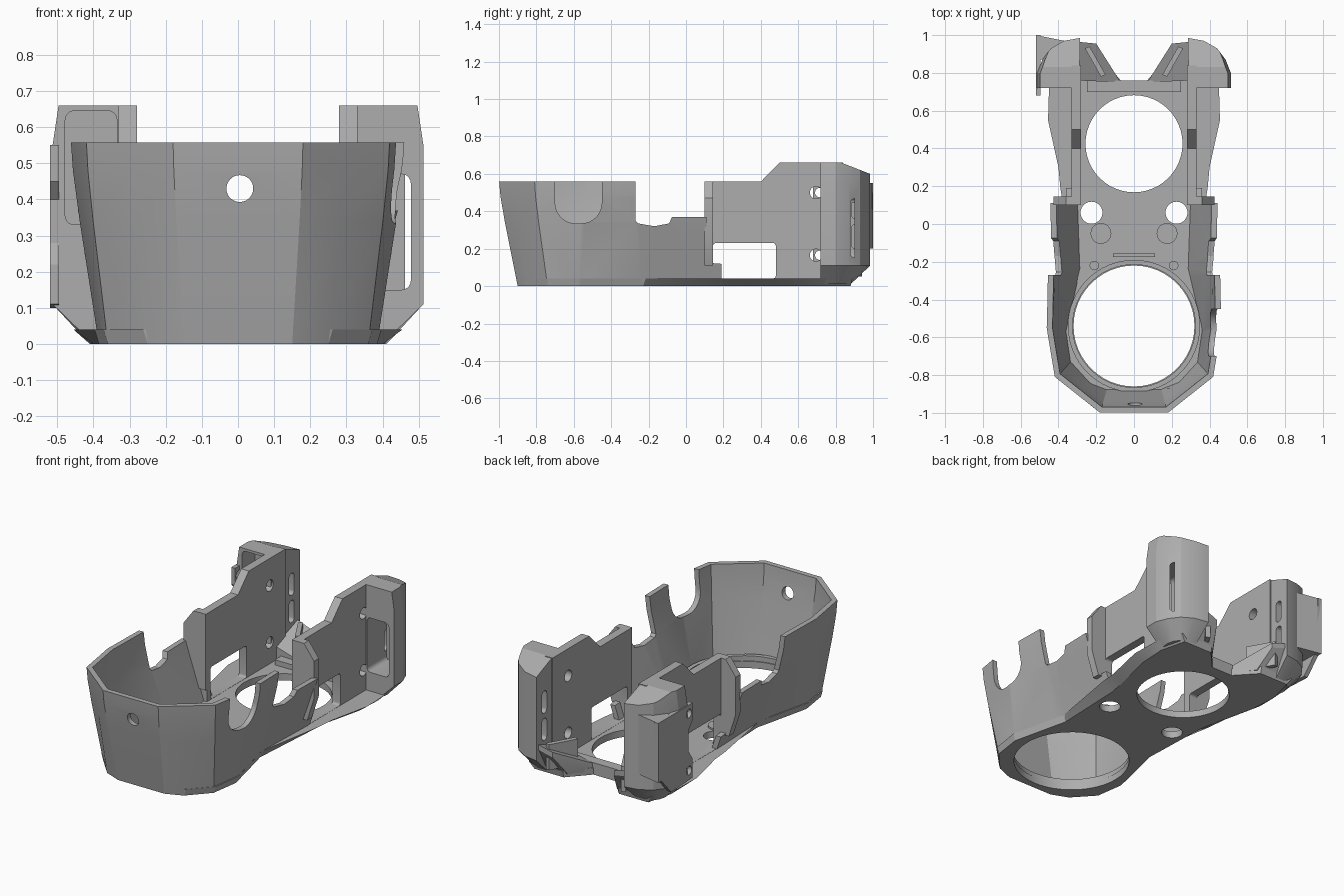
import bpy, bmesh, math
from mathutils import Vector

cube = bpy.data.objects.get("Cube")
if cube:
    bpy.data.objects.remove(cube, do_unlink=True)

grey = bpy.data.materials.new("plain_grey")
grey.use_nodes = True
grey.diffuse_color = (0.42, 0.42, 0.42, 1)
grey.node_tree.nodes["Principled BSDF"].inputs["Base Color"].default_value = (0.42, 0.42, 0.42, 1)


def loft(name, rings, closed=True):
    """Skin matching rings of points; closed rings get end caps."""
    bm = bmesh.new()
    rows = [[bm.verts.new(p) for p in ring] for ring in rings]
    n = len(rows[0])
    for a, b in zip(rows, rows[1:]):
        for i in range(n if closed else n - 1):
            j = (i + 1) % n
            bm.faces.new((a[i], a[j], b[j], b[i]))
    if closed:
        bm.faces.new(rows[0])
        bm.faces.new(rows[-1])
        bmesh.ops.recalc_face_normals(bm, faces=bm.faces)
    mesh = bpy.data.meshes.new(name)
    bm.to_mesh(mesh)
    bm.free()
    mesh.materials.append(grey)
    obj = bpy.data.objects.new(name, mesh)
    bpy.context.collection.objects.link(obj)
    return obj


def prism(name, pts, axis, lo, hi):
    """Extrude a flat outline along axis 0, 1 or 2."""
    def ring(d):
        return [Vector((*p[:axis], d, *p[axis:])) for p in pts]
    return loft(name, [ring(lo), ring(hi)])


def box(name, x, y, z):
    return prism(name, [(x[0], y[0]), (x[1], y[0]), (x[1], y[1]), (x[0], y[1])], 2, *z)


def circle(u, v, r, n=48):
    return [(u + r * math.cos(math.tau * i / n), v + r * math.sin(math.tau * i / n)) for i in range(n)]


def rounded(u, v, r, n=5):
    """Rounded rectangle between the limits u and v."""
    corners = [(u[1] - r, v[1] - r), (u[0] + r, v[1] - r), (u[0] + r, v[0] + r), (u[1] - r, v[0] + r)]
    return [(cx + r * math.cos(math.pi / 2 * (q + i / n)), cy + r * math.sin(math.pi / 2 * (q + i / n)))
            for q, (cx, cy) in enumerate(corners) for i in range(n + 1)]


def span(s, a, b):
    return sorted((s * a, s * b))


def apply(obj, mod):
    bpy.context.view_layer.objects.active = obj
    bpy.ops.object.modifier_apply(modifier=mod.name)


def cut(obj, *cutters):
    for c in cutters:
        mod = obj.modifiers.new("cut", "BOOLEAN")
        mod.operation, mod.solver, mod.object = "DIFFERENCE", "EXACT", c
        apply(obj, mod)
        bpy.data.objects.remove(c, do_unlink=True)


def both(half):
    """Full chain from the -x end round to the +x end."""
    return [(-x, y) for x, y in reversed(half)] + list(half)


# Faceted front bowl, running back into an undercut waist
base = [(.15, -.90), (.25, -.86), (.36, -.74), (.385, -.57), (.32, -.29), (.305, -.23), (.32, .19)]
rim = [(.18, -1), (.30, -.905), (.42, -.81), (.463, -.55), (.457, -.26), (.485, -.14), (.49, .19)]


def level(t, z):
    return [(b[0] + (r[0] - b[0]) * t, b[1] + (r[1] - b[1]) * t, z) for b, r in zip(both(base), both(rim))]


hull = loft("front_bowl", [level(0, 0), level(.68, .34), level(.92, .48), level(1, .57)], closed=False)
solid = hull.modifiers.new("wall", "SOLIDIFY")
solid.thickness, solid.offset, solid.use_even_offset = .03, -1, True
apply(hull, solid)
skyline = [(-1.2, .558), (-.27, .558), (-.27, .35), (-.255, .335), (-.17, .32), (-.09, .335),
           (-.075, .37), (.11, .37), (.11, .125), (.18, .12), (.3, .1), (.3, 1), (-1.2, 1)]
cut(hull, prism("skyline_cutter", skyline, 0, -1, 1),
    prism("side_notch_cutter", rounded((-.70, -.45), (.335, .9), .11, 8), 0, .3, .7),
    prism("front_hole_cutter", circle(.005, .43, .037), 1, -1.2, -.8))

# Floor with the two large openings and the small round holes
rear = [(.34, .3), (.40, .55), (.41, .72), (.37, .88), (.18, .88), (.07, .76)]
rear_top = [(.40, .3), (.455, .55), (.45, .72), (.40, .89), (.18, .89), (.07, .76)]
base_top = [(x + (.07 if y > .1 else .012), y) for x, y in base]
floor = loft("floor", [[(*p, 0) for p in both(base + rear)], [(*p, .04) for p in both(base_top + rear_top)]])
holes = [(0, -.54, .32), (0, .425, .257), (.225, .06, .058), (-.225, .06, .058)]
cut(floor, *[prism("floor_hole_cutter", circle(*h), 2, -.1, .2) for h in holes])

# Raised ring round the front opening, low bar behind the rear one
ring = prism("opening_ring", circle(0, -.54, .35, 64), 2, .03, .07)
cut(ring, prism("ring_cutter", circle(0, -.54, .325, 64), 2, 0, .2))
box("rear_bar", (-.25, .25), (.70, .76), (.03, .07))
box("cross_step", (-.11, .11), (-.175, -.155), (.03, .055))

wall_shape = [(.11, .02), (.11, .558), (.40, .558), (.50, .66), (.84, .66), (.84, .02)]
for s in (-1, 1):
    side = "right" if s < 0 else "left"

    # Round studs on the floor
    for x, y, r in ((.175, -.05, .055), (.21, -.22, .025)):
        prism(side + "_stud", circle(s * x, y, r, 24), 2, .03, .05)

    # Tall side wall with window and screw holes
    wall = prism(side + "_side_wall", wall_shape, 0, *span(s, .28, .33))
    reach = span(s, .2, .45)
    cut(wall, prism("window_cutter", rounded((.145, .48), (.041, .23), .015), 0, *reach),
        *[prism("screw_cutter", circle(.695, z, .033, 24), 0, *reach) for z in (.5, .165)])

    # Flange at the front end of the wall
    prism(side + "_flange", [(s * x, z) for x, z in
          ((.28, .11), (.28, .558), (.36, .558), (.425, .47), (.425, .25), (.38, .11))], 1, .10, .145)

    # Rounded rear column with a sloped crown, flaring out from the floor
    foot = [(.29, .72), (.41, .72), (.42, .79), (.41, .83), (.39, .86), (.35, .88), (.29, .88)]
    body = [(.29, .72), (.513, .72), (.513, .80), (.485, .87), (.44, .93), (.37, .97), (.285, .985)]
    crown = [(x - (.018 if x > .48 else 0), y) for x, y in body]
    column = loft(side + "_rear_column", [[(s * x, y, z) for x, y in r] for r, z in
                                          ((foot, .01), (body, .11), (body, .55), (crown, .67))])
    pocket_z, depth = ((.33, .645), .84) if s < 0 else ((.15, .47), .9)
    cut(column, prism("crown_cutter", [(.6, .66), (.83, .66), (1.1, .555), (1.1, .8), (.6, .8)], 0, -1, 1),
        prism("pocket_cutter", rounded(span(s, .335, .478), pocket_z, .025), 1, .6, depth),
        *[prism("slot_cutter", rounded((.885, .93), z, .02), 0, *span(s, .2, .335))
          for z in ((.2, .33), (.36, .49))])

    # Sloped rear lip with a slanted clip plate
    lip = [(.07, .75), (.20, .955), (.30, .965), (.30, .76)]
    low = [(.07, .75), (.16, .87), (.30, .88), (.30, .76)]
    heights = [.06, .17, .2, .12]
    loft(side + "_rear_lip", [[(s * x, y, .02) for x, y in low],
                              [(s * x, y, z - .03) for (x, y), z in zip(lip, heights)],
                              [(s * x, y, z) for (x, y), z in zip(lip, heights)]])
    prism(side + "_clip", [(s * x, y) for x, y in
          ((.15, .79), (.235, .94), (.26, .93), (.175, .78))], 2, .05, .2)

# Outer plate on the right column, with screw holes
plate = prism("right_outer_plate", [(.68, .11), (.68, .22), (.72, .28), (.72, .40), (.68, .45), (.68, .55),
                                    (1, .55), (.99, .22), (.88, .1)], 0, -.52, -.495)
cut(plate, *[prism("plate_hole_cutter", circle(.715, z, .025, 24), 0, -.6, -.4) for z in (.5, .165)])
prism("right_plate_web", [(-.52, 1), (-.37, .97), (-.48, .87), (-.52, .87)], 2, .2, .55)

# Smooth the curved surfaces and keep the creases
bpy.ops.object.select_all(action="DESELECT")
for obj in bpy.context.scene.objects:
    if obj.type == "MESH":
        obj.select_set(True)
        bpy.context.view_layer.objects.active = obj
bpy.ops.object.shade_smooth_by_angle(angle=math.radians(20))
